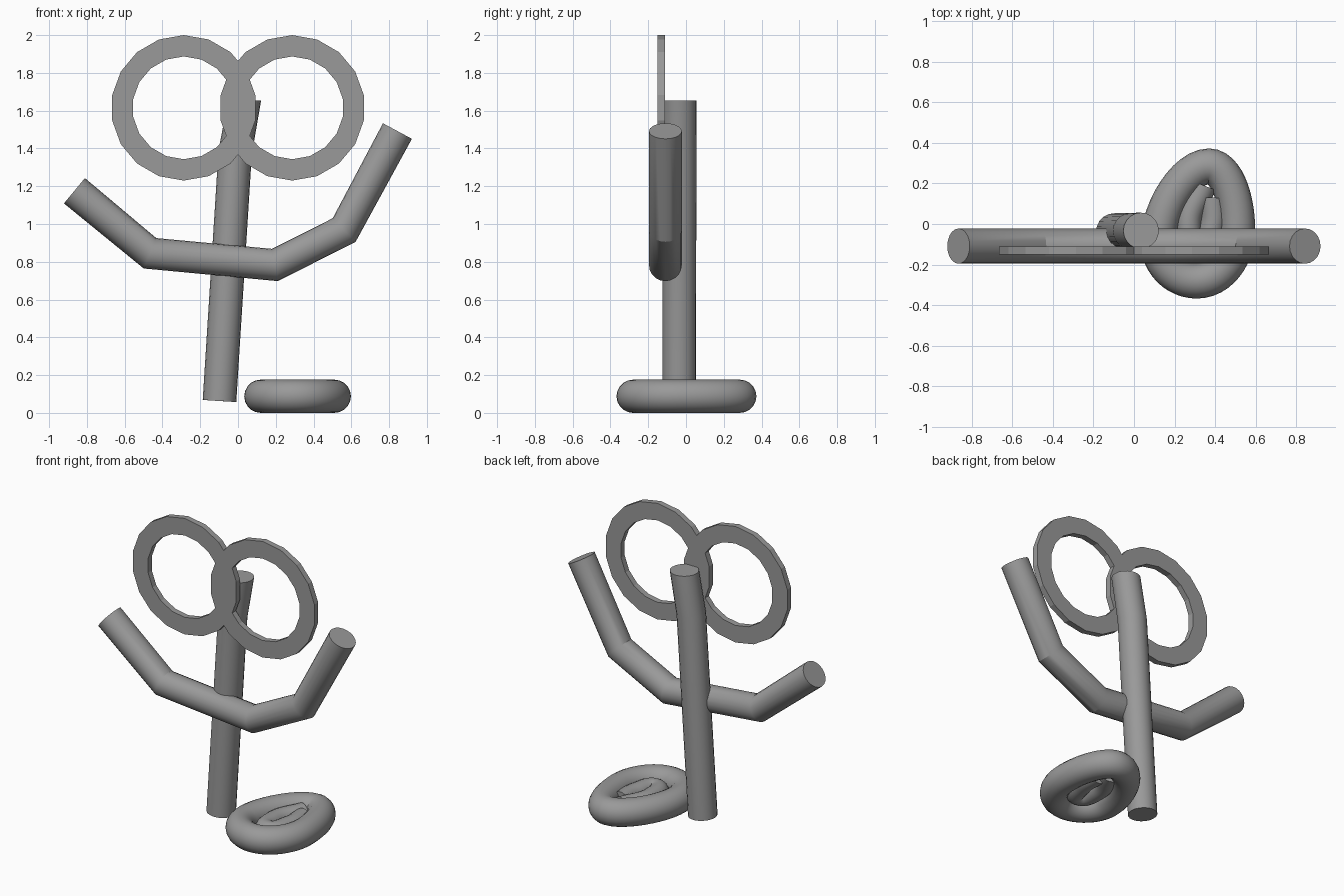
import bpy, bmesh, math

if "Cube" in bpy.data.objects:
    bpy.data.objects.remove(bpy.data.objects["Cube"])

grey = bpy.data.materials.new("dark_grey")
grey.diffuse_color = (0.32, 0.32, 0.32, 1)
grey.use_nodes = True
grey.node_tree.nodes["Principled BSDF"].inputs["Base Color"].default_value = grey.diffuse_color


def new_tube_curve(name, radius):
    cu = bpy.data.curves.new(name, 'CURVE')
    cu.dimensions = '3D'
    cu.bevel_depth = radius
    cu.bevel_resolution = 8
    cu.use_fill_caps = True
    ob = bpy.data.objects.new(name, cu)
    bpy.context.collection.objects.link(ob)
    return ob


def finish(ob, level_top=None):
    bpy.ops.object.select_all(action='DESELECT')
    ob.select_set(True)
    bpy.context.view_layer.objects.active = ob
    bpy.ops.object.convert(target='MESH')
    ob = bpy.context.object
    bm = bmesh.new()
    bm.from_mesh(ob.data)
    bmesh.ops.remove_doubles(bm, verts=bm.verts, dist=1e-5)
    bmesh.ops.recalc_face_normals(bm, faces=bm.faces)
    if level_top:  # flatten the top cap to horizontal
        for v in bm.verts:
            if v.co.z > level_top - 0.1:
                v.co.z = level_top
    bm.to_mesh(ob.data)
    bm.free()
    ob.data.materials.append(grey)
    bpy.ops.object.shade_smooth_by_angle()


def straight_tube(name, points, radius, level_top=None):
    ob = new_tube_curve(name, radius)
    sp = ob.data.splines.new('POLY')
    sp.points.add(len(points) - 1)
    for p, co in zip(sp.points, points):
        p.co = (*co, 1)
    finish(ob, level_top)


def curved_tube(name, points, radius, z, closed):
    # points: (x, y, handle_in, handle_out) or (x, y) for automatic handles
    ob = new_tube_curve(name, radius)
    sp = ob.data.splines.new('BEZIER')
    sp.resolution_u = 12
    sp.use_cyclic_u = closed
    sp.bezier_points.add(len(points) - 1)
    for p, pt in zip(sp.bezier_points, points):
        p.co = (pt[0], pt[1], z)
        if len(pt) == 2:
            p.handle_left_type = p.handle_right_type = 'AUTO'
        else:
            p.handle_left_type = p.handle_right_type = 'FREE'
            p.handle_left = (*pt[2], z)
            p.handle_right = (*pt[3], z)
    finish(ob)


def flat_ring(name, cx, cz, outer, inner, y0, y1, sides=18):
    bm = bmesh.new()
    loops = []
    for r, y in ((outer, y0), (outer, y1), (inner, y1), (inner, y0)):
        loops.append([bm.verts.new((cx + r * math.sin(i * math.tau / sides), y,
                                    cz + r * math.cos(i * math.tau / sides)))
                      for i in range(sides)])
    for k in range(4):
        a, b = loops[k], loops[(k + 1) % 4]
        for i in range(sides):
            j = (i + 1) % sides
            bm.faces.new((a[i], a[j], b[j], b[i]))
    bmesh.ops.recalc_face_normals(bm, faces=bm.faces)
    me = bpy.data.meshes.new(name)
    bm.to_mesh(me)
    bm.free()
    me.materials.append(grey)
    bpy.context.collection.objects.link(bpy.data.objects.new(name, me))


# Upright body pole with a slight bend near the top and a level top end
straight_tube("body_pole", [(-0.098, -0.036, 0.063), (-0.015, -0.034, 1.38),
                            (0.035, -0.033, 1.652)], 0.089, 1.654)

# Raised arms: one bent tube across the front of the pole
straight_tube("arms", [(-0.866, -0.109, 1.176), (-0.466, -0.109, 0.845),
                       (0.195, -0.109, 0.783), (0.562, -0.109, 0.968),
                       (0.844, -0.109, 1.492)], 0.087)

# Pair of flat eye rings
for side, sx in (("left", -1), ("right", 1)):
    flat_ring("eye_ring_" + side, sx * 0.287, 1.615, 0.385, 0.272, -0.15, -0.111)

# Egg-shaped foot loop made of four quarter arcs, straighter at the upper left
ends = [(0.121, -0.09), (0.37, 0.285), (0.51, -0.03), (0.31, -0.28)]
tension = [0.45, 0.55, 0.55, 0.55]
pts = []
for i, (x, y) in enumerate(ends):
    (px, py), (nx, ny) = ends[i - 1], ends[(i + 1) % 4]
    kp, kn = tension[i - 1], tension[i]
    if i % 2 == 0:
        pts.append((x, y, (x, y + kp * (py - y)), (x, y + kn * (ny - y))))
    else:
        pts.append((x, y, (x + kp * (px - x), y), (x + kn * (nx - x), y)))
curved_tube("foot_loop", pts, 0.088, 0.088, True)

# Inner curl filling the foot loop
curved_tube("foot_curl", [(0.345, 0.19), (0.27, -0.01), (0.32, -0.14),
                          (0.385, -0.02), (0.39, 0.13)], 0.062, 0.088, False)
